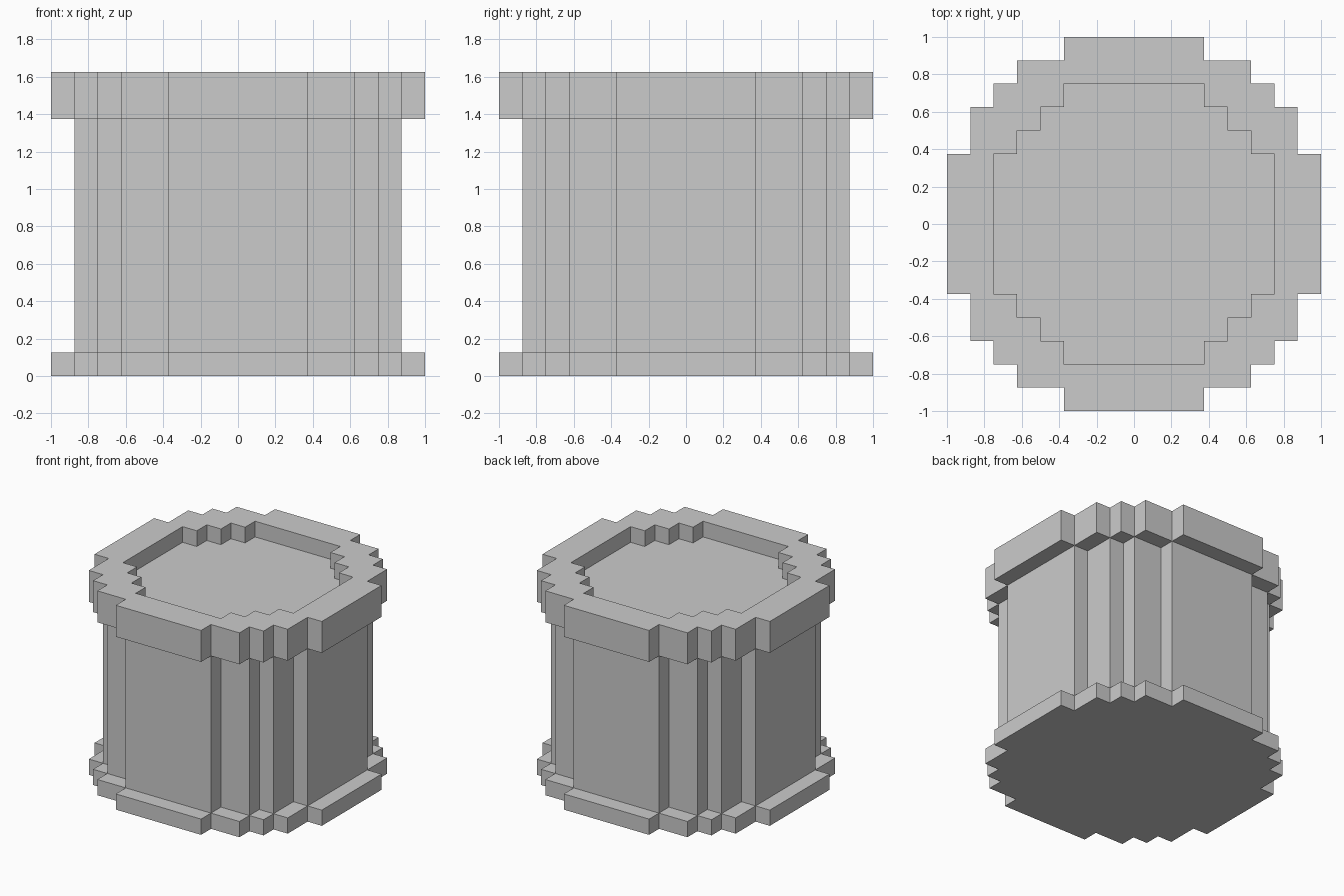
import bpy, bmesh

if "Cube" in bpy.data.objects:
    bpy.data.objects.remove(bpy.data.objects["Cube"])

U = 0.125  # one block step

# Stepped corner profiles for one quadrant, in block steps
OUTER = [(8, 3), (7, 3), (7, 5), (6, 5), (6, 6), (5, 6), (5, 7), (3, 7), (3, 8)]
BODY = [(7, 3), (6, 3), (6, 5), (5, 5), (5, 6), (3, 6), (3, 7)]
POCKET = [(6, 3), (5, 3), (5, 4), (4, 4), (4, 5), (3, 5), (3, 6)]


def prism(name, quadrant, z0, z1, caps=True):
    """Extrude a quadrant profile repeated four times around z."""
    pts, q = [], quadrant
    for _ in range(4):
        pts += q
        q = [(-y, x) for x, y in q]
    bm = bmesh.new()
    low = [bm.verts.new((x * U, y * U, z0 * U)) for x, y in pts]
    top = [bm.verts.new((x * U, y * U, z1 * U)) for x, y in pts]
    n = len(pts)
    for i in range(n):
        j = (i + 1) % n
        bm.faces.new((low[i], low[j], top[j], top[i]))
    if caps:
        bm.faces.new(low[::-1])
        bm.faces.new(top)
    mesh = bpy.data.meshes.new(name)
    bm.to_mesh(mesh)
    bm.free()
    obj = bpy.data.objects.new(name, mesh)
    bpy.context.collection.objects.link(obj)
    return obj


# Foot plate, wall and rim
prism("base", OUTER, 0, 1)
prism("body_wall", BODY, 1, 11, caps=False)
rim = prism("rim", OUTER, 11, 13)

# Shallow recess in the top of the rim
cutter = prism("recess_cutter", POCKET, 12, 14)
cutter.hide_render = True
cutter.hide_set(True)
cut = rim.modifiers.new("recess", 'BOOLEAN')
cut.operation = 'DIFFERENCE'
cut.solver = 'EXACT'
cut.object = cutter
